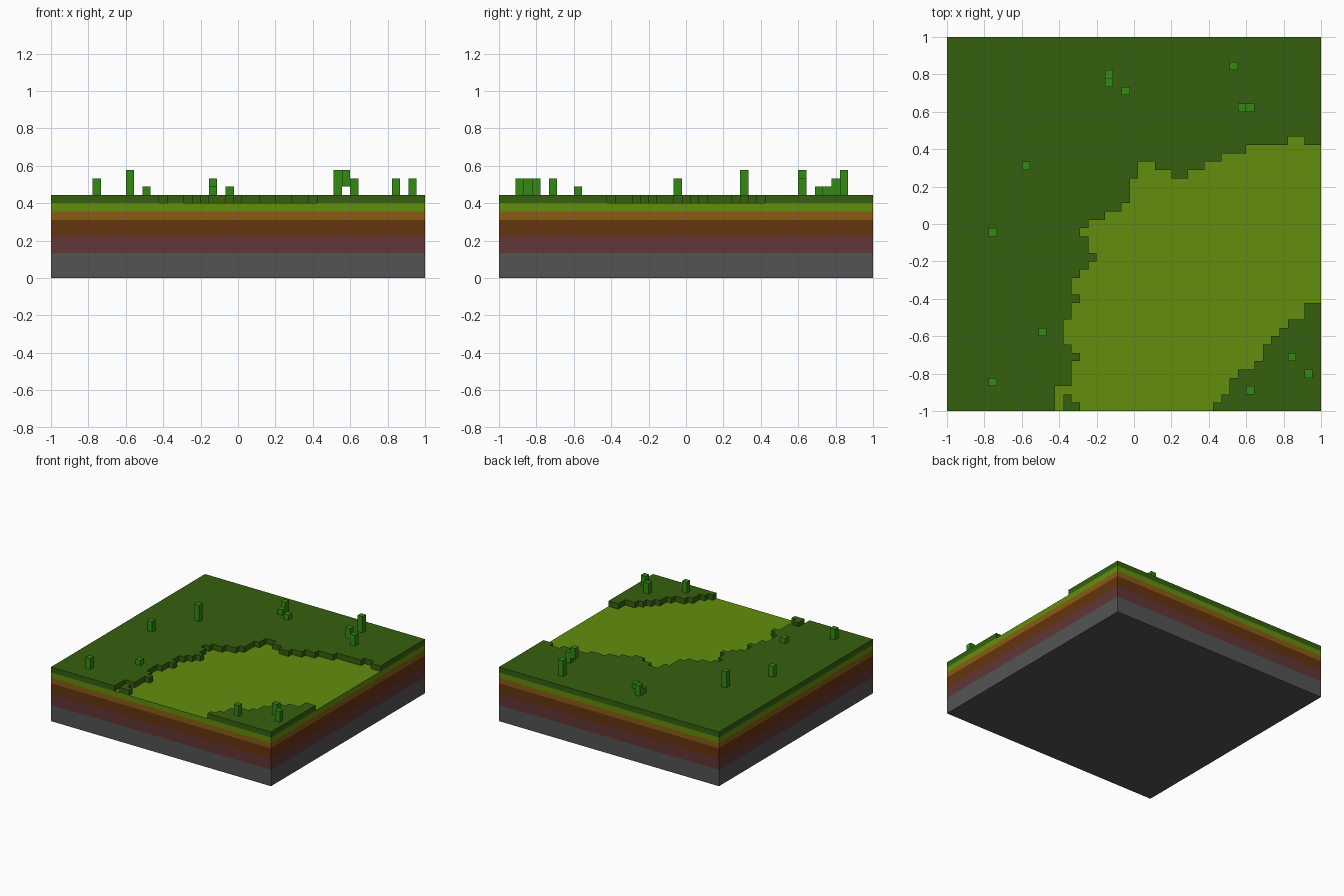
import bpy
import bmesh

N = 45                # blocks along each side
S = 2 / N             # block size

if "Cube" in bpy.data.objects:
    bpy.data.objects.remove(bpy.data.objects["Cube"])


def material(name, rgb):
    linear = [((c / 255 + 0.055) / 1.055) ** 2.4 for c in rgb] + [1]
    m = bpy.data.materials.new(name)
    m.use_nodes = True
    m.diffuse_color = linear
    m.node_tree.nodes["Principled BSDF"].inputs["Base Color"].default_value = linear
    return m


def finish(name, bm, mat):
    mesh = bpy.data.meshes.new(name)
    bmesh.ops.recalc_face_normals(bm, faces=bm.faces)
    bm.to_mesh(mesh)
    bm.free()
    mesh.materials.append(mat)
    bpy.context.collection.objects.link(bpy.data.objects.new(name, mesh))


def box(name, low, high, mat):
    """Box between two corners given in block units."""
    bm = bmesh.new()
    bmesh.ops.create_cube(bm, size=1)
    for v in bm.verts:
        x, y, z = (h if c > 0 else l for c, l, h in zip(v.co, low, high))
        v.co = (x * S - 1, y * S - 1, z * S)
    finish(name, bm, mat)


# Ground strata, from the bottom up: name, colour, top level
level = 0
for name, rgb, top in (
    ("stone", (84, 84, 84), 3),
    ("clay", (98, 54, 54), 5),
    ("dark_soil", (101, 52, 15), 7),
    ("light_soil", (138, 92, 18), 8),
    ("meadow", (98, 141, 14), 9),
):
    box(name + "_layer", (0, 0, level), (N, N, top), material(name, rgb))
    level = top

# Clearing outline: west edge and east edge per row, north edge per column
WEST = [13, 13, 13, 15, 15, 15, 16, 15, 14, 14, 14, 15, 15, 16, 15, 15, 16,
        17, 18, 17, 17, 16, 17, 19, 21, 22, 22, 22, 23, 23, 33, 36, 41]
EAST = [32, 33, 34, 34, 35, 37, 38, 38, 39, 40, 41, 43, 43]
NORTH = ((25, 30), (27, 29), (29, 28), (31, 29), (33, 30), (36, 31),
         (41, 32), (43, 33), (N, 32))
TUFT = {(14, 0), (15, 0), (14, 1)}


def is_clearing(i, j):
    if j >= len(WEST) or (i, j) in TUFT:
        return False
    east = EAST[j] if j < len(EAST) else N
    north = next(row for end, row in NORTH if i < end)
    return WEST[j] <= i < east and j < north


# Raised turf: a block grid with the clearing cut out, extruded upward
bm = bmesh.new()
bmesh.ops.create_grid(bm, x_segments=N, y_segments=N, size=1)
cut = []
for f in bm.faces:
    c = f.calc_center_median()
    if is_clearing(int((c.x + 1) / S), int((c.y + 1) / S)):
        cut.append(f)
bmesh.ops.delete(bm, geom=cut, context="FACES")
for v in bm.verts:
    v.co.z = 9 * S
raised = bmesh.ops.extrude_face_region(bm, geom=bm.faces[:], use_keep_orig=True)
for v in raised["geom"]:
    if isinstance(v, bmesh.types.BMVert):
        v.co.z = 10 * S
finish("turf_layer", bm, material("dark_turf", (54, 96, 14)))

# Grass stalks: column, row, bottom and top above the turf
stalk = material("bright_grass", (50, 138, 18))
for n, (i, j, low, high) in enumerate((
    (5, 3, 0, 2), (5, 21, 0, 2), (9, 29, 0, 3), (11, 9, 0, 1),
    (19, 39, 0, 1), (19, 40, 0, 2), (21, 38, 0, 1), (34, 41, 0, 3),
    (35, 36, 1, 3), (36, 36, 0, 2), (36, 2, 0, 2), (41, 6, 0, 2),
    (43, 4, 0, 2),
), 1):
    box(f"grass_stalk_{n}", (i, j, 10 + low), (i + 1, j + 1, 10 + high), stalk)
